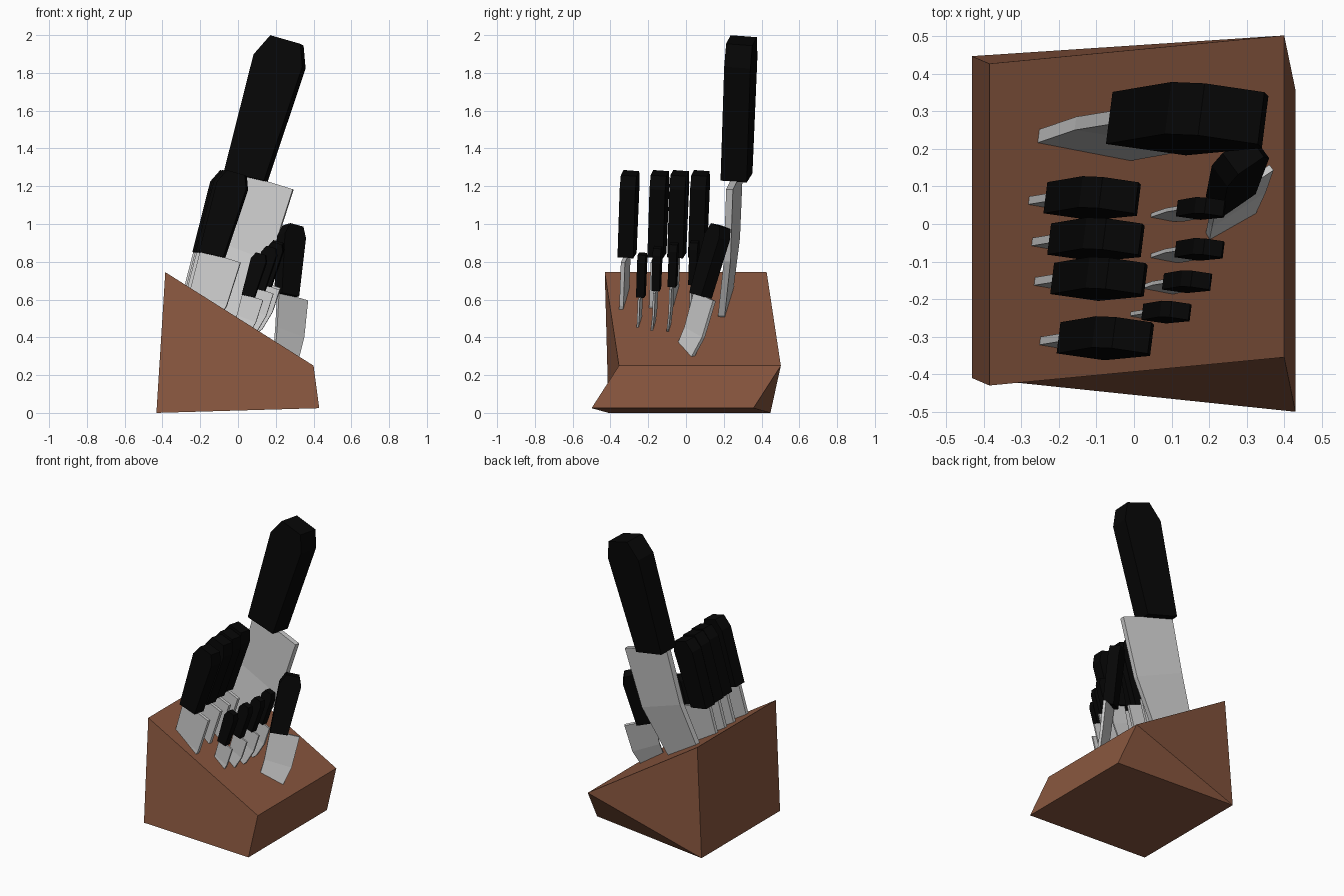
import bpy, bmesh
from mathutils import Vector

if "Cube" in bpy.data.objects:
    bpy.data.objects.remove(bpy.data.objects["Cube"])


def material(name, rgb):
    m = bpy.data.materials.new(name)
    m.diffuse_color = (*rgb, 1)
    m.use_nodes = True
    m.node_tree.nodes["Principled BSDF"].inputs["Base Color"].default_value = m.diffuse_color
    return m


WOOD = material("wood", (0.25, 0.095, 0.05))
STEEL = material("steel", (0.55, 0.55, 0.55))
BLACK = material("black_plastic", (0.002, 0.002, 0.002))


def loft(name, rings, mat, folds=()):
    """Closed flat-sided solid through matching outlines; folds crease a cap along a diagonal."""
    bm = bmesh.new()
    vs = [[bm.verts.new(p) for p in ring] for ring in rings]
    n = len(vs[0])
    bm.faces.new(vs[0])
    bm.faces.new(vs[-1][::-1])
    for a, b in zip(vs, vs[1:]):
        for i in range(n):
            j = (i + 1) % n
            bm.faces.new((a[i], a[j], b[j], b[i]))
    for ring, i, j in folds:
        bmesh.ops.connect_vert_pair(bm, verts=[vs[ring][i], vs[ring][j]])
    bmesh.ops.recalc_face_normals(bm, faces=bm.faces)
    me = bpy.data.meshes.new(name)
    bm.to_mesh(me)
    bm.free()
    me.materials.append(mat)
    ob = bpy.data.objects.new(name, me)
    bpy.context.collection.objects.link(ob)
    return ob


# Handle outline: u across from the spine side, v along the handle from the guard
HANDLE = [(0, 0), (0.22, 0.005), (0.266, 0.64), (0.225, 0.755), (0.058, 0.76), (-0.003, 0.64)]
# Blade stations: spine (u, v), edge (u, v), sideways bend
BLADE = [((0, 0.02), (0.373, 0.0), 0), ((0, -0.36), (0.35, -0.40), 0),
         ((-0.03, -0.68), (0.26, -0.72), -0.03), ((-0.05, -0.90), (0.10, -0.92), -0.05)]


def knife(name, origin, scale, up, across):
    """Handle extruded from its outline, blade lofted through its stations."""
    d = Vector(up).normalized()
    w = Vector(across)
    w = (w - d * w.dot(d)).normalized()
    n = d.cross(w)
    o = Vector(origin)

    def at(uv, t):
        return o + (w * uv[0] + d * uv[1] + n * t) * scale

    loft(f"{name}_handle", [[at(p, t) for p in HANDLE] for t in (-0.07, 0.07)], BLACK)
    h = 0.018
    loft(f"{name}_blade", [[at(s, k - h), at(e, k - h), at(e, k + h), at(s, k + h)]
                           for s, e, k in BLADE], STEEL)


# Wooden block, a skewed wedge with creased front and back sides
front = [(-0.432, -0.41, 0), (0.43, -0.5, 0.025), (0.40, -0.355, 0.25), (-0.385, -0.43, 0.745)]
back = [(x, y + 0.857, z) for x, y, z in front]
loft("wooden_block", [front, back], WOOD, folds=[(0, 1, 3), (1, 0, 2)])

UP, ACROSS = (0.258, 0.042, 1), (0.96, -0.14, -0.25)

# Large knife
knife("large_knife", (-0.066, 0.2825, 1.273), 1.0, UP, ACROSS)

# Row of medium knives
for i, (x, y) in enumerate([(-0.236, 0.07), (-0.226, -0.04), (-0.218, -0.145), (-0.201, -0.303)]):
    knife(f"medium_knife_{i + 1}", (x, y, 0.85), 0.6, UP, ACROSS)

# Row of small knives
for i, (x, y, z) in enumerate([(0.114, 0.042, 0.69), (0.11, -0.067, 0.68),
                               (0.077, -0.153, 0.66), (0.022, -0.234, 0.625)]):
    knife(f"small_knife_{i + 1}", (x, y, z), 0.31, UP, ACROSS)

# Turned knife at the low end
knife("turned_knife", (0.212, 0.045, 0.63), 0.51, (0.055, 0.265, 1), (0.82, 0.56, -0.2))
